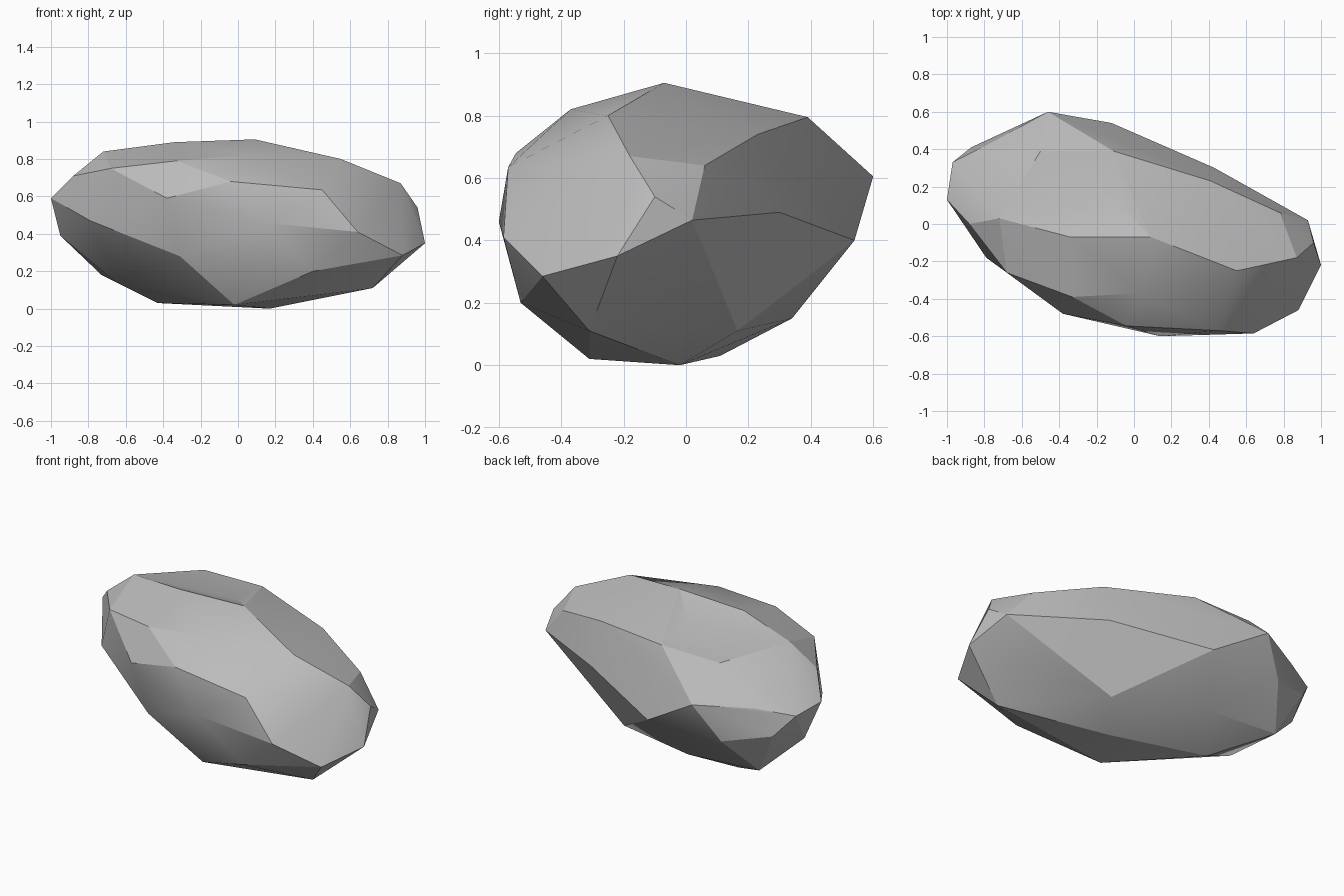
import bpy
import bmesh
import math
from mathutils import Vector

default_cube = bpy.data.objects.get("Cube")
if default_cube is not None:
    bpy.data.objects.remove(default_cube, do_unlink=True)


def make_material(name, colour):
    material = bpy.data.materials.new(name)
    material.use_nodes = True
    material.diffuse_color = colour
    shader = material.node_tree.nodes["Principled BSDF"]
    shader.inputs["Base Color"].default_value = colour
    shader.inputs["Roughness"].default_value = 0.9
    return material


# Corners of the boulder in hundredths, grouped by region
crown = [
    (9, -7, 90.5), (-34, -7, 89), (55, -25, 80), (4, -37, 82),
    (-33, -39, 79), (-68, -26, 75), (-72, 3, 84), (-50, 39, 79),
    (-11, 39, 79.5), (41, 23, 74), (78, 6, 64),
]
front_side = [
    (-4, -54.5, 68), (45, -57, 63.5), (64, -58.5, 41), (14, -60, 46),
    (40, -53, 20), (-38, -48, 59), (-31, -42, 28), (-79, -18, 47),
]
right_end = [
    (87, -18, 67), (96, -10, 54), (93, 2, 46.5), (100, -22, 35),
    (88, -46, 28.5), (72, -31, 11),
]
left_end = [
    (-100, 13, 59), (-88, 0, 71), (-97, 33, 57), (-95, 22, 39),
    (-87, 41, 45), (-77, 43, 60), (-73, 34, 18),
]
back_side = [
    (-46, 60, 60.5), (-12, 54, 40), (-60, 52, 39), (43, 30, 49),
    (-25, 34, 15),
]
underside = [
    (17, -2, 0), (-2, -31, 2), (-43, 11, 3), (-65, 5, 14),
    (30, 16.5, 11),
]
# A corner that is sunk into the crown after the skin is wrapped
crown_hollow = Vector((-8, 11, 88)) / 100
hollow_depth = 0.05


def make_boulder(name, regions, material):
    """Wrap the corner points of every region in one faceted skin."""
    bm = bmesh.new()
    for region in regions:
        for corner in region:
            bm.verts.new(Vector(corner) / 100)
    hollow = bm.verts.new(crown_hollow)
    bmesh.ops.convex_hull(bm, input=bm.verts)
    hollow.co.z -= hollow_depth
    loose = [v for v in bm.verts if not v.link_faces]
    bmesh.ops.delete(bm, geom=loose, context="VERTS")
    bmesh.ops.recalc_face_normals(bm, faces=bm.faces)
    mesh = bpy.data.meshes.new(name)
    bm.to_mesh(mesh)
    bm.free()
    mesh.materials.append(material)
    boulder = bpy.data.objects.new(name, mesh)
    bpy.context.collection.objects.link(boulder)
    return boulder


stone_grey = make_material("stone_grey", (0.5, 0.5, 0.5, 1.0))
boulder = make_boulder(
    "boulder",
    [crown, front_side, right_end, left_end, back_side, underside],
    stone_grey,
)

# Soft shading over the gentle facets, sharp along the strong ridges
bpy.ops.object.select_all(action="DESELECT")
boulder.select_set(True)
bpy.context.view_layer.objects.active = boulder
bpy.ops.object.shade_smooth_by_angle(angle=math.radians(20))
